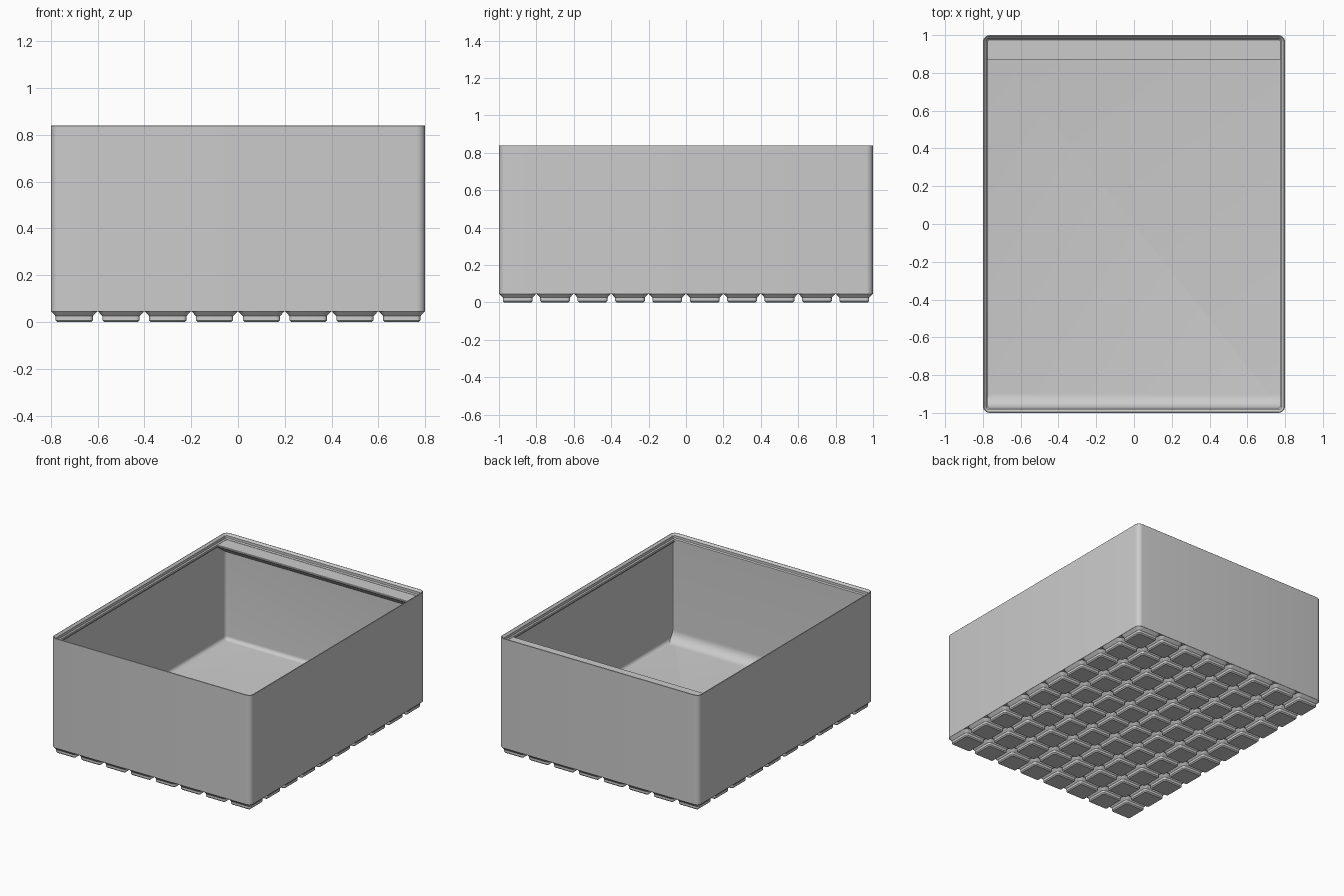
import bpy, bmesh
from math import sin, cos, tan, pi, radians

if "Cube" in bpy.data.objects:
    bpy.data.objects.remove(bpy.data.objects["Cube"], do_unlink=True)

HX, HY, H = 0.80, 1.0, 0.84        # half width, half depth, height
CORNER = 0.036                     # outer corner radius
BASE, FLOOR = 0.046, 0.068         # underside and inner floor heights
WALL, LIP = 0.009, 0.025           # wall thickness, lip overhang
NX, NY = 8, 10                     # foot grid

grey = bpy.data.materials.new("plain grey")
grey.use_nodes = True
colour = (0.6, 0.6, 0.6, 1)
grey.diffuse_color = colour
shader = next(n for n in grey.node_tree.nodes if n.type == 'BSDF_PRINCIPLED')
shader.inputs["Base Color"].default_value = colour
shader.inputs["Roughness"].default_value = 0.6


def rounded_rect(bm, hx, hy, r, z, cx=0, cy=0, seg=6):
    """Ring of vertices around a rounded rectangle."""
    ring = []
    for q, (sx, sy) in enumerate([(1, 1), (-1, 1), (-1, -1), (1, -1)]):
        for i in range(seg + 1):
            a = (q + i / seg) * pi / 2
            ring.append(bm.verts.new((cx + sx * (hx - r) + r * cos(a),
                                      cy + sy * (hy - r) + r * sin(a), z)))
    return ring


def loft(bm, rings):
    """Bridge the rings in order and cap both ends."""
    for a, b in zip(rings, rings[1:]):
        n = len(a)
        for i in range(n):
            j = (i + 1) % n
            bm.faces.new((a[i], a[j], b[j], b[i]))
    bm.faces.new(rings[0][::-1])
    bm.faces.new(rings[-1])


def finish(bm, name):
    bmesh.ops.recalc_face_normals(bm, faces=bm.faces)
    mesh = bpy.data.meshes.new(name)
    bm.to_mesh(mesh)
    bm.free()
    mesh.materials.append(grey)
    ob = bpy.data.objects.new(name, mesh)
    bpy.context.collection.objects.link(ob)
    bpy.ops.object.select_all(action='DESELECT')
    ob.select_set(True)
    bpy.context.view_layer.objects.active = ob
    bpy.ops.object.shade_smooth_by_angle(angle=radians(30))
    return ob


def prism(name, profile, half):
    """Extrude a closed (y, z) profile along x."""
    bm = bmesh.new()
    loft(bm, [[bm.verts.new((x, y, z)) for y, z in profile] for x in (-half, half)])
    return finish(bm, name)


# Box shell: outside wall, stepped stacking lip, inside wall, filleted floor
profile = [(0, BASE), (0, H - 0.002), (0.002, H), (0.005, H),
           (0.018, H - 0.014), (0.018, H - 0.032),
           (LIP, H - 0.039), (LIP, H - 0.053), (WALL, H - 0.069)]
fillet = CORNER - WALL
for i in range(7):
    a = i / 6 * pi / 2
    profile.append((WALL + fillet * (1 - cos(a)), FLOOR + fillet * (1 - sin(a))))
bm = bmesh.new()
loft(bm, [rounded_rect(bm, HX - d, HY - d, max(CORNER - d, 0.0005), z)
          for d, z in profile])
finish(bm, "box_shell")

# Grid of stepped feet
px, py = 2 * HX / NX, 2 * HY / NY
foot = [(0.028, 0), (0.0205, 0.0075), (0.0205, 0.025), (0.001, BASE)]
bm = bmesh.new()
for ix in range(NX):
    for iy in range(NY):
        cx, cy = (ix + 0.5) * px - HX, (iy + 0.5) * py - HY
        loft(bm, [rounded_rect(bm, px / 2 - d, py / 2 - d, CORNER - d, z, cx, cy)
                  for d, z in foot])
finish(bm, "feet")

# Curved scoop and thick inner face along the front wall
half = HX - 0.008
hidden = HY - 0.016
inner = -HY + LIP
R = 0.075
scoop = [(-hidden, FLOOR - 0.005), (inner + R, FLOOR - 0.005)]
for i in range(13):
    a = i / 12 * pi / 2
    scoop.append((inner + R * (1 - sin(a)), FLOOR + R * (1 - cos(a))))
scoop += [(inner, H - 0.045), (-hidden, H - 0.045)]
prism("front_scoop", scoop, half)

# Label shelf under the back lip, with a sloped underside
top, tip, thick = H - 0.041, 0.87, 0.011
drop = (hidden - tip) * tan(radians(36))
shelf = [(hidden, top), (tip + 0.002, top), (tip, top - 0.002),
         (tip, top - thick), (hidden, top - thick - drop)]
prism("label_shelf", shelf, half)
